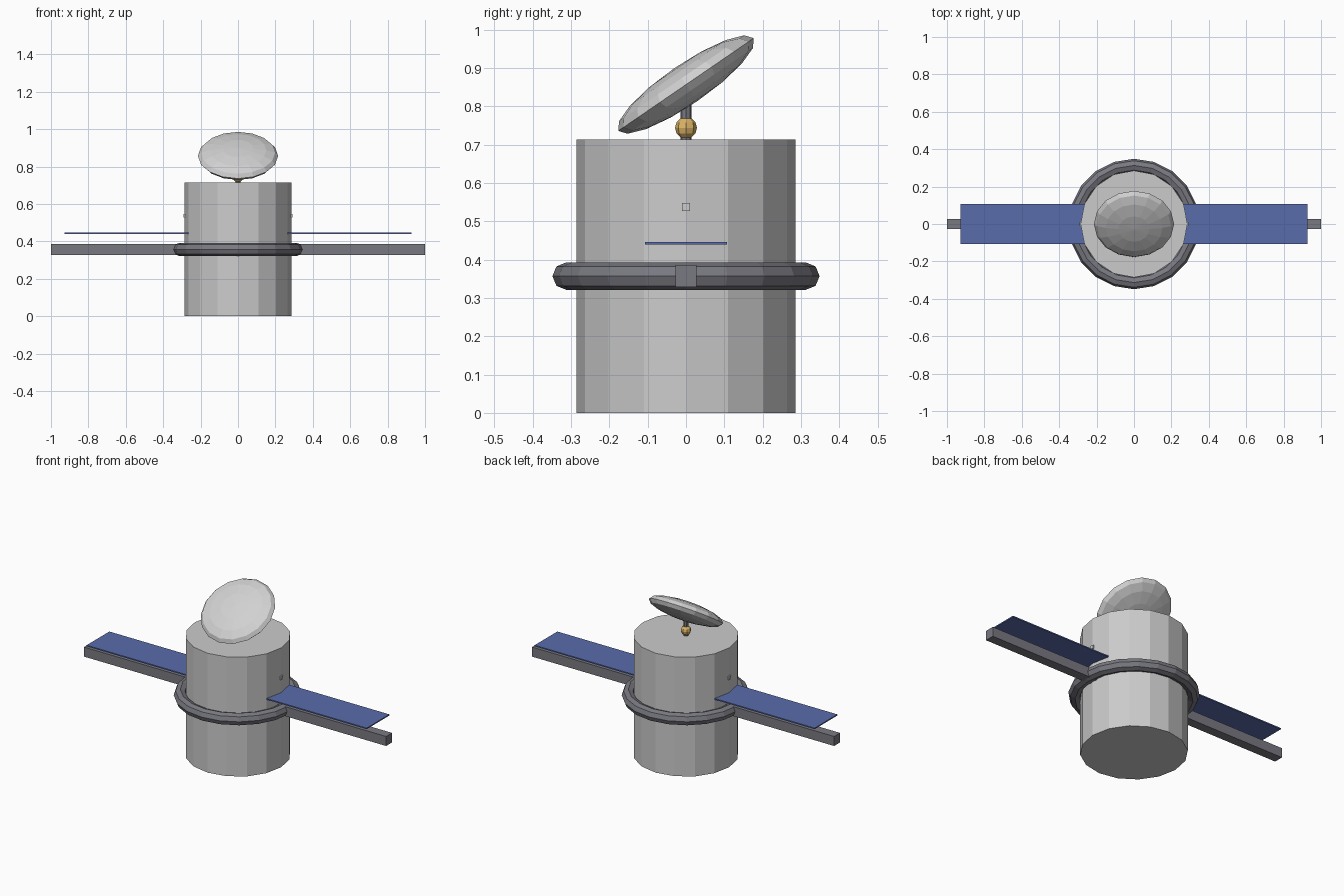
import bpy
import math

if "Cube" in bpy.data.objects:
    bpy.data.objects.remove(bpy.data.objects["Cube"], do_unlink=True)


def material(name, rgb):
    mat = bpy.data.materials.new(name)
    mat.use_nodes = True
    mat.diffuse_color = (*rgb, 1)
    mat.node_tree.nodes["Principled BSDF"].inputs["Base Color"].default_value = (*rgb, 1)
    return mat


hull = material("hull light grey", (0.6, 0.6, 0.6))
dish_grey = material("dish pale grey", (0.64, 0.64, 0.64))
steel = material("dark steel", (0.19, 0.19, 0.22))
blue = material("solar blue", (0.1, 0.15, 0.4))
gold = material("gold", (0.7, 0.45, 0.13))


def finish(name, mat):
    obj = bpy.context.object
    obj.name = name
    obj.data.materials.append(mat)
    return obj


def cylinder(name, mat, sides, radius, bottom, top):
    bpy.ops.mesh.primitive_cylinder_add(
        vertices=sides, radius=radius, depth=top - bottom,
        location=(0, 0, (bottom + top) / 2))
    return finish(name, mat)


def box(name, mat, size, location):
    bpy.ops.mesh.primitive_cube_add(size=1, location=location)
    obj = finish(name, mat)
    obj.scale = size
    return obj


# Body and the ring around its waist
cylinder("body", hull, 16, 0.286, 0, 0.714)
bpy.ops.mesh.primitive_torus_add(
    major_segments=20, minor_segments=8, major_radius=0.313,
    minor_radius=0.0357, location=(0, 0, 0.357))
finish("waist_ring", steel)

# Long beam through the body
box("cross_beam", steel, (2, 0.056, 0.057), (0, 0, 0.357))

# Solar panels and small side ports
for side, sign in (("left", 1), ("right", -1)):
    box(side + "_solar_panel", blue, (0.727, 0.214, 0.007), (sign * 0.563, 0, 0.443))
    box(side + "_port", hull, (0.02, 0.02, 0.021), (sign * 0.282, 0, 0.537))

# Antenna: post, ball joint and tilted dish
cylinder("antenna_post", steel, 8, 0.014, 0.7, 0.857)
bpy.ops.mesh.primitive_uv_sphere_add(
    segments=8, ring_count=6, radius=0.0286, location=(0, 0, 0.744))
finish("ball_joint", gold)
bpy.ops.mesh.primitive_uv_sphere_add(
    segments=16, ring_count=8, radius=0.2143, location=(0, 0, 0.857),
    rotation=(math.radians(34.4), 0, 0))
finish("antenna_dish", dish_grey).scale = (1, 1, 0.245)
